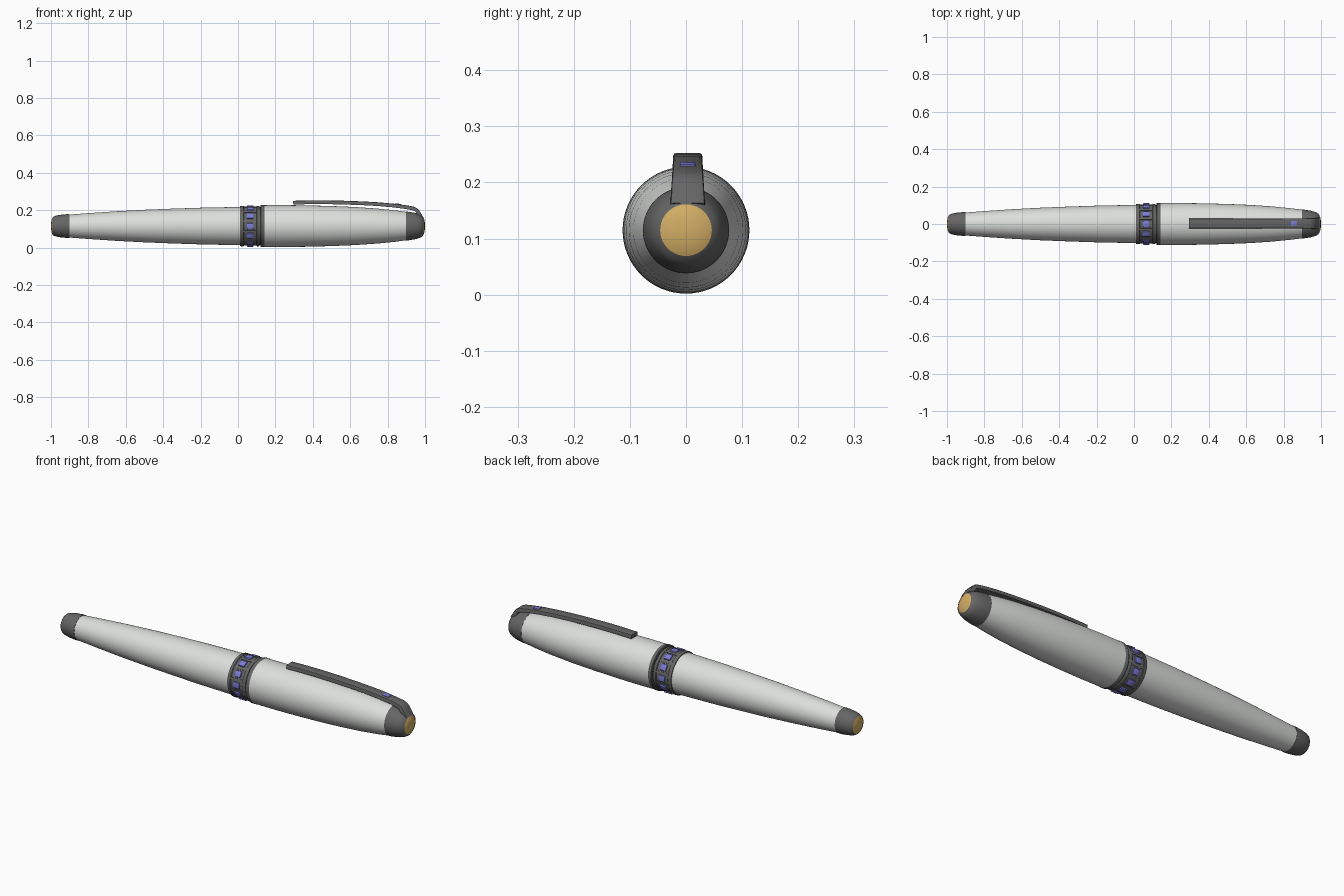
import bpy, bmesh, math
from mathutils import Vector, Matrix

if "Cube" in bpy.data.objects:
    bpy.data.objects.remove(bpy.data.objects["Cube"])

CZ = 0.115      # height of the pen axis
SEG = 64


def material(name, rgb):
    m = bpy.data.materials.new(name)
    m.diffuse_color = (*rgb, 1)
    m.use_nodes = True
    m.node_tree.nodes["Principled BSDF"].inputs["Base Color"].default_value = m.diffuse_color
    return m


SILVER = material("light_silver", (0.72, 0.74, 0.72))
DARK = material("dark_metal", (0.13, 0.13, 0.13))
GOLD = material("gold", (0.65, 0.42, 0.13))
BLUE = material("blue_gem", (0.20, 0.20, 0.68))


def finish(name, bm, mat, angle=35):
    bmesh.ops.recalc_face_normals(bm, faces=bm.faces)
    me = bpy.data.meshes.new(name)
    bm.to_mesh(me)
    bm.free()
    me.materials.append(mat)
    ob = bpy.data.objects.new(name, me)
    bpy.context.collection.objects.link(ob)
    bpy.ops.object.select_all(action='DESELECT')
    ob.select_set(True)
    bpy.context.view_layer.objects.active = ob
    bpy.ops.object.shade_smooth_by_angle(angle=math.radians(angle))
    return ob


def lathe(name, profile, mat):
    """Turn (x, radius) points around the pen axis; radius 0 becomes a pole."""
    bm = bmesh.new()
    rings = []
    for x, r in profile:
        if r == 0:
            rings.append([bm.verts.new((x, 0, CZ))] * SEG)
        else:
            rings.append([bm.verts.new((x, r * math.sin(2 * math.pi * i / SEG),
                                        CZ + r * math.cos(2 * math.pi * i / SEG)))
                          for i in range(SEG)])
    for a, b in zip(rings, rings[1:]):
        for i in range(SEG):
            j = (i + 1) % SEG
            bm.faces.new(list(dict.fromkeys((a[i], a[j], b[j], b[i]))))
    return finish(name, bm, mat)


def gem(name, matrix, size):
    """Cushion-cut stone with bevelled edges."""
    bm = bmesh.new()
    bmesh.ops.create_cube(bm, size=1)
    bmesh.ops.scale(bm, vec=size, verts=bm.verts)
    bmesh.ops.bevel(bm, geom=bm.edges[:], offset=min(size) * 0.3, segments=2,
                    affect='EDGES', profile=0.5)
    bmesh.ops.transform(bm, matrix=matrix, verts=bm.verts)
    return finish(name, bm, BLUE, 30)


# Barrel and cap shells
lathe("barrel", [(-0.905, 0.056), (-0.905, 0.061), (-0.8, 0.069), (-0.65, 0.079),
                 (-0.5, 0.087), (-0.35, 0.093), (-0.2, 0.098), (-0.05, 0.101),
                 (0.02, 0.102)], SILVER)
lathe("cap", [(0.14, 0.1115), (0.25, 0.112), (0.37, 0.1105), (0.5, 0.107), (0.62, 0.102),
              (0.74, 0.094), (0.84, 0.084), (0.90, 0.076), (0.90, 0.07)], SILVER)

# Rounded dark ends with gold discs
lathe("barrel_end", [(-0.902, 0.055), (-0.902, 0.063), (-0.915, 0.0635), (-0.95, 0.060),
                     (-0.975, 0.055), (-0.987, 0.050), (-0.993, 0.044)], DARK)
lathe("barrel_end_disc", [(-0.992, 0.044), (-0.996, 0.034), (-0.999, 0.018), (-1, 0)], GOLD)
lathe("cap_end", [(0.897, 0.068), (0.897, 0.077), (0.91, 0.0765), (0.945, 0.071),
                  (0.97, 0.064), (0.985, 0.056), (0.992, 0.046)], DARK)
lathe("cap_end_disc", [(0.991, 0.046), (0.996, 0.035), (0.999, 0.018), (1, 0)], GOLD)

# Centre band with raised rims, then the cap lip
lathe("centre_band", [(0.012, 0.098), (0.012, 0.106), (0.015, 0.108), (0.029, 0.108),
                      (0.032, 0.105), (0.098, 0.105), (0.101, 0.108), (0.113, 0.108),
                      (0.116, 0.106), (0.116, 0.102), (0.122, 0.102)], DARK)
lathe("cap_lip", [(0.12, 0.100), (0.12, 0.110), (0.123, 0.113), (0.138, 0.113),
                  (0.142, 0.111)], DARK)

# Ring of gems in the band, with thin bars between them
for i in range(12):
    turn = Matrix.Translation((0.065, 0, CZ)) @ Matrix.Rotation(i * math.pi / 6, 4, 'X')
    gem(f"band_gem_{i + 1}", turn @ Matrix.Translation((0, 0, 0.104)), (0.036, 0.032, 0.014))
    bm = bmesh.new()
    bmesh.ops.create_cube(bm, size=1)
    bmesh.ops.scale(bm, vec=(0.07, 0.010, 0.008), verts=bm.verts)
    bar = turn @ Matrix.Rotation(math.pi / 12, 4, 'X') @ Matrix.Translation((0, 0, 0.103))
    bmesh.ops.transform(bm, matrix=bar, verts=bm.verts)
    finish(f"band_bar_{i + 1}", bm, DARK)

# Clip: (x, z of the outer face, half width), swept as a rounded bar
path = [(0.295, 0.250, .026), (0.37, 0.252, .026), (0.46, 0.2525, .026), (0.56, 0.2505, .026),
        (0.66, 0.247, .026), (0.75, 0.242, .026), (0.83, 0.235, .027), (0.90, 0.226, .027),
        (0.938, 0.219, .028), (0.957, 0.211, .028), (0.969, 0.198, .029),
        (0.980, 0.180, .030), (0.990, 0.163, .031)]
T, C, Y0 = 0.020, 0.005, 0.003
bm = bmesh.new()
loops = []
for k, (x, z, w) in enumerate(path):
    p, q = path[max(k - 1, 0)], path[min(k + 1, len(path) - 1)]
    d = Vector((q[0] - p[0], 0, q[1] - p[1])).normalized()
    n = Vector((-d.z, 0, d.x))
    section = [(-w, -T), (-w, -C), (-w + C * .3, -C * .3), (-w + C, 0),
               (w - C, 0), (w - C * .3, -C * .3), (w, -C), (w, -T)]
    loops.append([bm.verts.new(Vector((x, Y0 + y, z)) + n * h) for y, h in section])
for a, b in zip(loops, loops[1:]):
    for i in range(8):
        j = (i + 1) % 8
        bm.faces.new((a[i], a[j], b[j], b[i]))
bm.faces.new(loops[0])
bm.faces.new(loops[-1])
finish("clip", bm, DARK, 40)

# Gem set in the clip
gem("clip_gem", Matrix.Translation((0.855, Y0, 0.231)) @ Matrix.Rotation(0.12, 4, 'Y'),
    (0.034, 0.028, 0.008))
